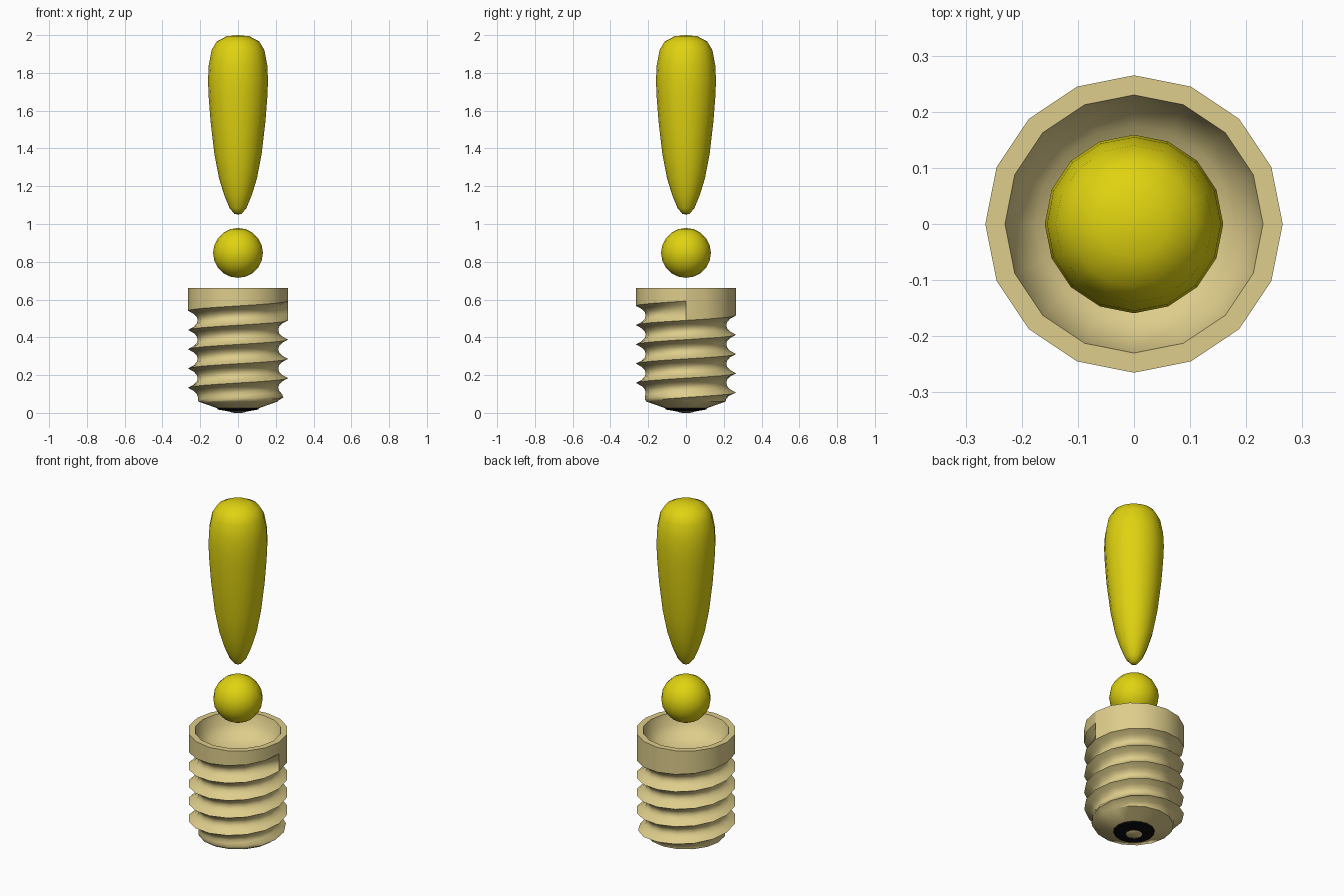
import bpy, bmesh, math

if "Cube" in bpy.data.objects:
    bpy.data.objects.remove(bpy.data.objects["Cube"])

N = 16  # sides of every round part


def material(name, rgb):
    m = bpy.data.materials.new(name)
    m.diffuse_color = (*rgb, 1)
    m.use_nodes = True
    m.node_tree.nodes["Principled BSDF"].inputs["Base Color"].default_value = m.diffuse_color
    return m


yellow = material("yellow", (0.74, 0.65, 0.005))
tan = material("tan metal", (0.73, 0.61, 0.26))
black = material("black insulator", (0.004, 0.004, 0.004))


def finish(name, bm, mat, angle=40, flip=False):
    bmesh.ops.remove_doubles(bm, verts=bm.verts, dist=1e-5)
    bmesh.ops.recalc_face_normals(bm, faces=bm.faces)
    if flip:
        bmesh.ops.reverse_faces(bm, faces=bm.faces)
    me = bpy.data.meshes.new(name)
    bm.to_mesh(me)
    bm.free()
    me.materials.append(mat)
    ob = bpy.data.objects.new(name, me)
    bpy.context.collection.objects.link(ob)
    bpy.ops.object.select_all(action='DESELECT')
    ob.select_set(True)
    bpy.context.view_layer.objects.active = ob
    bpy.ops.object.shade_smooth_by_angle(angle=math.radians(angle))
    return ob


def polar(r, i, z):
    a = 2 * math.pi * (i % N) / N
    return (r * math.cos(a), r * math.sin(a), z)


def skin(bm, columns):
    # Quads between neighbouring columns of points
    for a, b in zip(columns, columns[1:]):
        va = [bm.verts.new(p) for p in a]
        vb = [bm.verts.new(p) for p in b]
        for k in range(len(a) - 1):
            bm.faces.new((va[k], vb[k], vb[k + 1], va[k + 1]))


def lathe(name, profile, mat, angle=40):
    bm = bmesh.new()
    skin(bm, [[polar(r, i, z) for r, z in profile] for i in range(N + 1)])
    return finish(name, bm, mat, angle)


# Exclamation stroke
lathe("mark_stroke", [(0, 1.05), (0.02, 1.054), (0.045, 1.085), (0.072, 1.15),
                      (0.1, 1.24), (0.125, 1.37), (0.145, 1.54), (0.155, 1.67),
                      (0.159, 1.76), (0.155, 1.84), (0.14, 1.92), (0.112, 1.967),
                      (0.06, 1.994), (0, 2.0)], yellow, 60)

# Exclamation dot
bm = bmesh.new()
bmesh.ops.create_uvsphere(bm, u_segments=N, v_segments=10, radius=0.132)
bmesh.ops.translate(bm, verts=bm.verts, vec=(0, 0, 0.847))
finish("mark_dot", bm, yellow)

# Screw shell: rows follow the helix, flattening into the rim and the base
PITCH, START, TURNS, BASE, RIM = 0.102, 0.082, 4, 0.06, 0.265
WAVE = (RIM, 0.234, 0.218, 0.213, 0.218, 0.234)
ROWS = len(WAVE)


def thread_point(i, j):
    if i == N:                      # last column meets the first, one turn up
        i, j = 0, j + ROWS
    z = max(BASE, START + PITCH * (i / N + j / ROWS))
    r = RIM if j >= TURNS * ROWS else WAVE[j % ROWS]
    r = 0.21 + (r - 0.21) * min(1, (z - BASE) / 0.04)
    return polar(r, i, z)


# Hollow cup inside the rim, cone below
inner = [(0.23, 0.66), (0.215, 0.6), (0.175, 0.55), (0.1, 0.525), (0, 0.515)]
columns = []
for i in range(N + 1):
    col = [polar(0.11, i, 0.025)]
    col += [thread_point(i, j) for j in range(-2 * ROWS, TURNS * ROWS + 1)]
    col += [polar(r, i, z) for r, z in [(RIM, 0.66)] + inner]
    columns.append(col)
bm = bmesh.new()
skin(bm, columns)
finish("screw_shell", bm, tan)

# Black insulator ring and bottom contact
lathe("insulator", [(0.11, 0.025), (0.108, 0.018), (0.045, 0.007), (0, 0.007)], black)
lathe("bottom_contact", [(0.045, 0.008), (0.032, 0.001), (0, 0)], tan)
